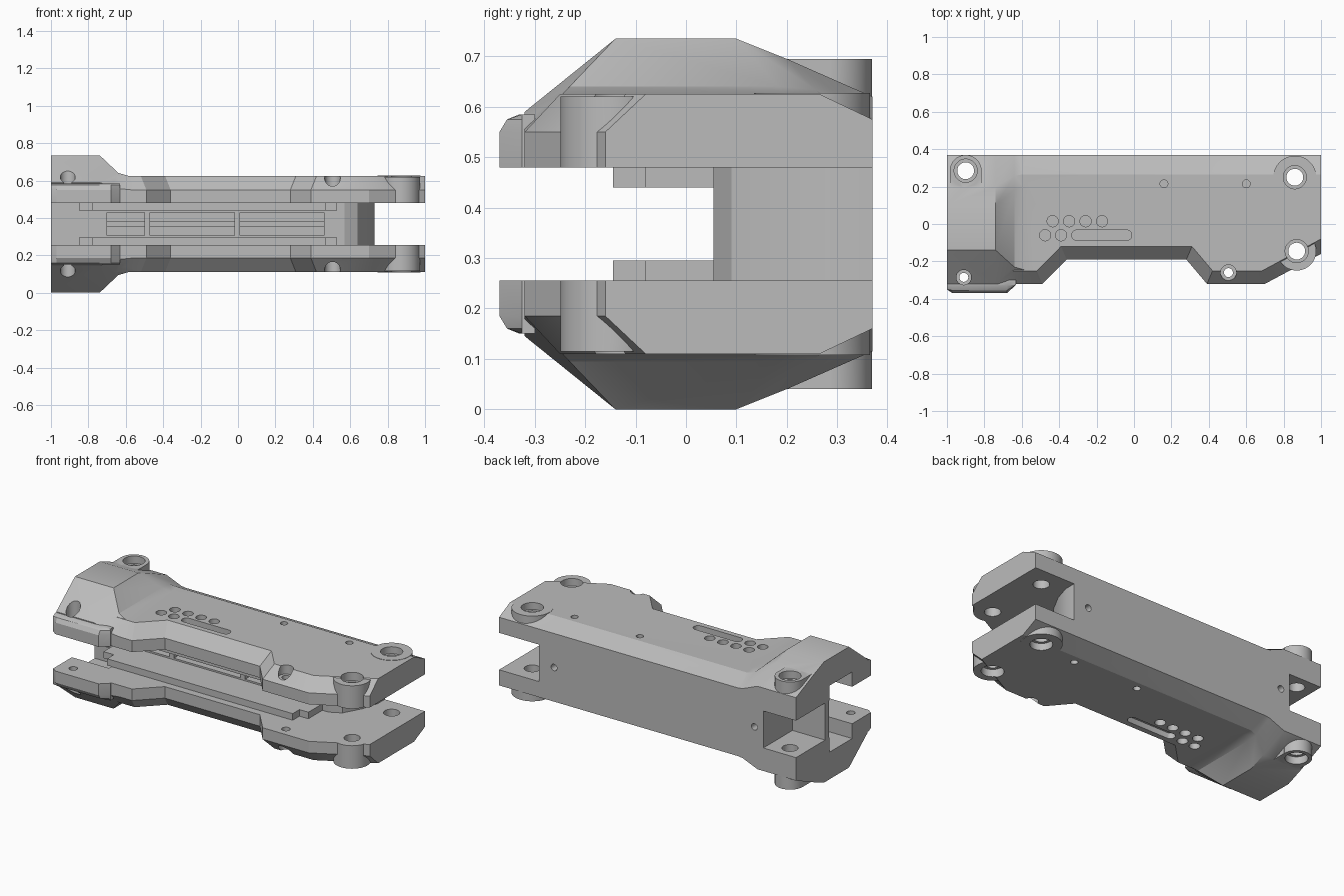
import bpy, bmesh, math

if "Cube" in bpy.data.objects:
    bpy.data.objects.remove(bpy.data.objects["Cube"])

MID, FLOOR, TOP = 0.3675, 0.48, 0.625   # mirror plane, inner face, outer face

grey = bpy.data.materials.new("plain_grey")
grey.use_nodes = True
colour = (0.5, 0.5, 0.5, 1)
grey.diffuse_color = colour
grey.node_tree.nodes["Principled BSDF"].inputs["Base Color"].default_value = colour


def loft(name, rings):
    """Skin closed rings of equal length and cap both ends."""
    bm = bmesh.new()
    loops = [[bm.verts.new(p) for p in ring] for ring in rings]
    n = len(loops[0])
    for a, b in zip(loops, loops[1:]):
        for i in range(n):
            j = (i + 1) % n
            bm.faces.new((a[i], a[j], b[j], b[i]))
    bm.faces.new(loops[0][::-1])
    bm.faces.new(loops[-1])
    bmesh.ops.recalc_face_normals(bm, faces=bm.faces)
    mesh = bpy.data.meshes.new(name)
    bm.to_mesh(mesh)
    bm.free()
    mesh.materials.append(grey)
    ob = bpy.data.objects.new(name, mesh)
    bpy.context.collection.objects.link(ob)
    return ob


def prism(name, outline, z0, z1):
    return loft(name, [[(x, y, z) for x, y in outline] for z in (z0, z1)])


def box(name, x0, x1, y0, y1, z0, z1):
    return prism(name, [(x0, y0), (x1, y0), (x1, y1), (x0, y1)], z0, z1)


def pill(name, x0, x1, y, r, z0, z1, n=32):
    """Upright cylinder, or a round-ended slot when x0 differs from x1."""
    pts = []
    for i in range(n):
        a = 2 * math.pi * (i + 0.5) / n
        pts.append(((x1 if math.cos(a) > 0 else x0) + r * math.cos(a), y + r * math.sin(a)))
    return prism(name, pts, z0, z1)


def apply(ob, mod):
    bpy.context.view_layer.objects.active = ob
    bpy.ops.object.modifier_apply(modifier=mod.name)


def combine(ob, other, operation):
    other.hide_render = True
    mod = ob.modifiers.new("combine", 'BOOLEAN')
    mod.solver = 'EXACT'
    mod.operation = operation
    mod.object = other
    apply(ob, mod)
    bpy.data.objects.remove(other)


def smooth(ob):
    bpy.ops.object.select_all(action='DESELECT')
    ob.select_set(True)
    bpy.context.view_layer.objects.active = ob
    bpy.ops.object.shade_smooth_by_angle(angle=math.radians(25))


# Shell plate: waisted outline with chamfered front and sloped back
base = [(-1, -.32), (-.49, -.32), (-.36, -.19), (.28, -.19), (.39, -.32),
        (.7, -.32), (1, -.16), (1, .37), (-1, .37)]
crown = [(-1, -.25), (-.52, -.25), (-.39, -.12), (.31, -.12), (.42, -.25),
         (.685, -.25), (1, -.08), (1, .265), (-1, .265)]
shell = loft("shell_halves", [
    [(x, y, FLOOR) for x, y in base],
    [(x, y, .575 if y > .3 else .55) for x, y in base],
    [(x, y, TOP) for x, y in crown]])

# Raised hump at one end, fading into the plate
full = [(-.32, FLOOR), (-.32, .59), (-.14, .735), (.1, .735), (.2, .695), (.37, .62), (.37, FLOOR)]
flat = [(-.32, FLOOR), (-.32, .55), (-.25, .62), (.2, .62), (.27, .62), (.37, .57), (.37, FLOOR)]
hump = loft("hump", [
    [(x, a[0] + (b[0] - a[0]) * t, a[1] + (b[1] - a[1]) * t) for a, b in zip(full, flat)]
    for x, t in ((-1, 0), (-.74, 0), (-.64, .82), (-.57, 1))])
combine(shell, hump, 'UNION')

# Rounded lip along the front of the hump
lip_profile = [(-.3, FLOOR), (-.37, FLOOR), (-.37, .55), (-.355, .575), (-.33, .585), (-.3, .585)]
lip = loft("lip", [[(x, max(y, limit), z) for y, z in lip_profile]
                   for x, limit in ((-1, -.35), (-.97, -.37), (-.68, -.37), (-.63, -.325))])
combine(shell, lip, 'UNION')

# Screw bosses
for x, y, r, z in ((-.9, .284, .085, .695), (.86, .25, .115, TOP + .002), (.87, -.145, .104, TOP - .005)):
    combine(shell, pill("boss", x, x, y, r, FLOOR, z, 48), 'UNION')
combine(shell, box("boss_web", -.985, -.815, .2, .284, .5, .695), 'UNION')

# Clearance channel inside the hump
combine(shell, box("channel", -1.1, -.75, -.17, .05, .4, .57), 'DIFFERENCE')

# Screw holes with counterbores: x, y, bore, counterbore, counterbore floor
for x, y, r, wide, depth in ((-.9, .285, .045, .062, .65), (.86, .25, .045, .062, .585),
                             (.87, -.145, .045, .062, .575), (-.91, -.285, .024, .04, .54),
                             (.505, -.26, .024, .042, .57)):
    combine(shell, pill("bore", x, x, y, r, .4, .9), 'DIFFERENCE')
    combine(shell, pill("counterbore", x, x, y, wide, depth, .9), 'DIFFERENCE')

# Shallow round dimples, one long slot and two pin holes
dimples = [(-.435 + .088 * i, .015) for i in range(4)] + [(-.475, -.06), (-.39, -.06)]
for x, y in dimples:
    combine(shell, pill("dimple", x, x, y, .03, TOP - .035, .7, 24), 'DIFFERENCE')
combine(shell, pill("slot", -.305, -.04, -.06, .028, TOP - .035, .7, 24), 'DIFFERENCE')
for x in (.16, .6):
    combine(shell, pill("pin_hole", x, x, .215, .021, TOP - .05, .7, 24), 'DIFFERENCE')

# Inner rails
rails = box("inner_rails", -.85, .53, -.08, .06, .44, FLOOR)
front_rail = box("front_rail", -.78, .47, -.145, -.08, .44, FLOOR)
combine(rails, front_rail, 'UNION')

# Mirror the half parts to make the lower side
plane = bpy.data.objects.new("mirror_plane", None)
bpy.context.collection.objects.link(plane)
plane.location.z = MID
plane.hide_render = True
bpy.context.view_layer.update()
for ob in (shell, rails):
    mod = ob.modifiers.new("mirror", 'MIRROR')
    mod.use_axis = (False, False, True)
    mod.mirror_object = plane
    mod.use_mirror_merge = False
    apply(ob, mod)
bpy.data.objects.remove(plane)

# Core wall joining the halves along the back
core = prism("core_wall", [(-1, .055), (.57, .055), (.64, .09), (.7, .2), (.73, .3), (.73, .37),
                           (-.78, .37), (-.78, .09), (-1, .09)], 2 * MID - FLOOR, FLOOR)
for x0, x1 in ((-.7, -.5), (-.47, -.02), (.01, .46)):
    combine(core, box("pocket", x0, x1, 0, .3, .305, .43), 'DIFFERENCE')
for x in (-.72, .63):
    hole = loft("back_hole", [[(x + .02 * math.cos(a * math.pi / 12), y, MID + .02 * math.sin(a * math.pi / 12))
                               for a in range(24)] for y in (.32, .45)])
    combine(core, hole, 'DIFFERENCE')
pocket_bar = box("pocket_bar", -.71, .47, .28, .31, .355, .38)

for ob in (shell, rails, core, pocket_bar):
    smooth(ob)
